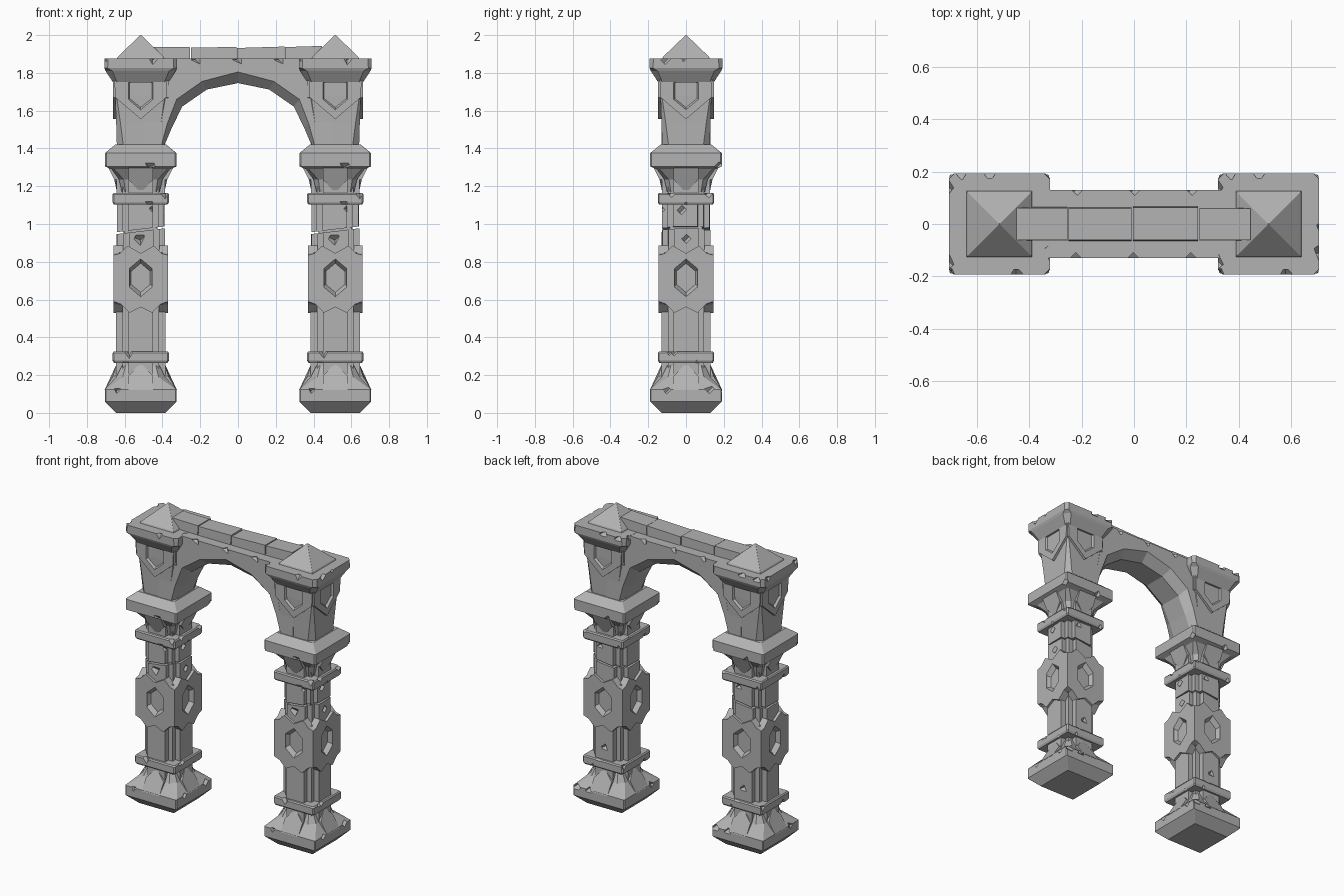
import bpy, bmesh, random
from math import pi
from mathutils import Matrix, Vector

random.seed(4)
if "Cube" in bpy.data.objects:
    bpy.data.objects.remove(bpy.data.objects["Cube"])

stone = bpy.data.materials.new("grey stone")
stone.use_nodes = True
GREY = (0.45, 0.45, 0.45, 1)
stone.diffuse_color = GREY
stone.node_tree.nodes["Principled BSDF"].inputs["Base Color"].default_value = GREY
PILLAR_X = 0.515


def add(name, bm):
    bmesh.ops.recalc_face_normals(bm, faces=bm.faces)
    mesh = bpy.data.meshes.new(name)
    bm.to_mesh(mesh)
    bm.free()
    obj = bpy.data.objects.new(name, mesh)
    bpy.context.collection.objects.link(obj)
    return obj


def loft(name, rings):
    """Skin a closed solid through rings with equal point counts."""
    bm = bmesh.new()
    loops = [[bm.verts.new(p) for p in ring] for ring in rings]
    n = len(loops[0])
    for a, b in zip(loops, loops[1:]):
        for i in range(n):
            j = (i + 1) % n
            bm.faces.new((a[i], a[j], b[j], b[i]))
    bm.faces.new(loops[0])
    bm.faces.new(loops[-1])
    return add(name, bm)


def octagon(z, w, a):
    """Square of half width w whose flat sides have half length a."""
    return [(x, y, z) for x, y in ((w, -a), (w, a), (a, w), (-a, w),
                                   (-w, a), (-w, -a), (-a, -w), (a, -w))]


def cross(z, w=0.13, a=0.065, c=0.096):
    """Square shaft section with a raised strip on each side."""
    quarter = [(w, -a), (w, a), (c, a), (c, c), (a, c)]
    ring = []
    for _ in range(4):
        ring += [(x, y, z) for x, y in quarter]
        quarter = [(-y, x) for x, y in quarter]
    return ring


def carve(obj, cutter):
    mod = obj.modifiers.new("carve", "BOOLEAN")
    mod.operation, mod.solver, mod.object = "DIFFERENCE", "EXACT", cutter
    bpy.context.view_layer.update()
    graph = bpy.context.evaluated_depsgraph_get()
    mesh = bpy.data.meshes.new_from_object(obj.evaluated_get(graph))
    obj.modifiers.clear()
    obj.data = mesh
    bpy.data.objects.remove(cutter)


def chip(obj, w, z, count, size=0.026):
    """Knock small pieces off the edges of a square slab."""
    for i in range(count):
        along = random.uniform(-w, w)
        p = Vector((w + 0.008, along, z + random.uniform(-0.004, 0.004)))
        p.rotate(Matrix.Rotation(i * pi / 2, 3, "Z"))
        bm = bmesh.new()
        bmesh.ops.create_cube(bm, size=size * random.uniform(1, 1.6))
        turn = Matrix.Rotation(pi / 4, 4, "X") @ Matrix.Rotation(random.uniform(0.5, 1), 4, "Y")
        bmesh.ops.transform(bm, matrix=Matrix.Translation(p) @ turn, verts=bm.verts)
        carve(obj, add("chip_cutter", bm))


def four_sides(obj):
    """Repeat a front piece on all four sides of the pillar."""
    bm = bmesh.new()
    for i in range(4):
        obj.data.transform(Matrix.Rotation(pi / 2, 4, "Z"))
        bm.from_mesh(obj.data)
    name = obj.name
    bpy.data.objects.remove(obj)
    return add(name, bm)


def both_pillars(obj):
    name = obj.name
    twin = obj.copy()
    bpy.context.collection.objects.link(twin)
    obj.name, obj.location.x = "left_" + name, PILLAR_X
    twin.name, twin.location.x = "right_" + name, -PILLAR_X


def diamond_panel(name, outline, z, back, front):
    """Raised panel with a sunken six-sided diamond."""
    panel = loft(name, [[(x, -d, h) for x, h in outline] for d in (back, front)])

    def hexagon(d, s):
        pts = [(0, 0.1), (0.065, 0.045), (0.065, -0.045),
               (0, -0.1), (-0.065, -0.045), (-0.065, 0.045)]
        return [(x * s, -d, z + h * s) for x, h in pts]
    carve(panel, loft("diamond_cutter", [hexagon(front + 0.01, 1.08), hexagon(front - 0.042, 0.68)]))
    both_pillars(four_sides(panel))


def mirrored(half):
    """Close an x-symmetric outline from its right half."""
    return half + [(-x, z) for x, z in reversed(half) if x > 0]


# Foot with bevelled slab and pointed wedges
foot = loft("foot", [octagon(0, 0.13, 0.128), octagon(0.06, 0.19, 0.185),
                     octagon(0.125, 0.19, 0.185), octagon(0.19, 0.13, 0.095),
                     octagon(0.25, 0.1, 0.08)])
chip(foot, 0.19, 0.125, 6)
both_pillars(foot)


def wedge(name, levels):
    """Pointed wedge: wide part at the slab, tip on the shaft."""
    (z0, d0), (z1, d1), (z2, d2) = levels
    out = [(-0.065, -d0, z0), (0.065, -d0, z0), (0.065, -d1, z1), (0, -d2, z2), (-0.065, -d1, z1)]
    back = [(x, -0.08, z) for x, y, z in out]
    both_pillars(four_sides(loft(name, [out, back])))


wedge("foot_wedge", [(0.12, 0.192), (0.195, 0.146), (0.265, 0.125)])
wedge("capital_wedge", [(1.3, 0.172), (1.235, 0.14), (1.165, 0.125)])

# Shaft stones, slightly turned and tilted against each other
for i, (low, high, turn, w) in enumerate([(0.18, 0.58, 0, 0.13), (0.82, 0.962, 0.03, 0.127),
                                          (0.972, 1.12, -0.025, 0.125), (1.1, 1.3, 0, 0.128)]):
    shaft = loft("shaft_stone_%d" % (i + 1), [cross(low, w), cross(high, w)])
    tilt = Matrix.Rotation(turn, 4, "Z") @ Matrix.Shear("XY", 4, (0, 0))
    shaft.data.transform(tilt)
    for v in shaft.data.vertices:
        if i in (1, 2) and 0.95 < v.co.z < 0.98:
            v.co.z += v.co.x * 0.12
    chip(shaft, w, (low + high) / 2 + 0.03, 4)
    both_pillars(shaft)
both_pillars(loft("shaft_core", [octagon(0.1, 0.09, 0.085), octagon(1.4, 0.09, 0.085)]))

# Thin bands around the shaft
for name, low, high in (("lower_band", 0.265, 0.325), ("upper_band", 1.103, 1.165)):
    band = loft(name, [octagon(low, 0.142, 0.135), octagon(low + 0.012, 0.149, 0.142),
                       octagon(high - 0.008, 0.149, 0.142), octagon(high, 0.143, 0.137)])
    chip(band, 0.149, high, 5)
    chip(band, 0.149, low, 4)
    both_pillars(band)

# Carved middle block
both_pillars(loft("middle_block_core", [octagon(0.575, 0.115, 0.11), octagon(0.85, 0.115, 0.11)]))
diamond_panel("middle_panel", mirrored([(0, 0.56), (0.06, 0.53), (0.105, 0.575), (0.145, 0.59),
                                        (0.145, 0.835), (0.11, 0.845), (0.07, 0.885), (0, 0.845)]),
              0.715, 0.06, 0.145)

# Wide capital between shaft and upper column
capital = loft("capital", [octagon(1.17, 0.1, 0.08), octagon(1.235, 0.115, 0.09),
                           octagon(1.29, 0.155, 0.14), octagon(1.305, 0.19, 0.182),
                           octagon(1.375, 0.19, 0.182), octagon(1.42, 0.135, 0.13)])
chip(capital, 0.19, 1.305, 4)
both_pillars(capital)

# Upper column widening to its carved head
column = loft("upper_column", [octagon(1.4, 0.126, 0.09), octagon(1.54, 0.13, 0.108),
                               octagon(1.68, 0.135, 0.128), octagon(1.8, 0.135, 0.128)])
both_pillars(column)
diamond_panel("head_panel", mirrored([(0, 1.555), (0.135, 1.67), (0.142, 1.82)]), 1.705, 0.06, 0.148)

# Cornice and pyramid cap
cornice = loft("cornice", [octagon(1.75, 0.147, 0.125), octagon(1.81, 0.186, 0.15),
                           octagon(1.825, 0.193, 0.175), octagon(1.876, 0.193, 0.172)])
chip(cornice, 0.193, 1.876, 8)
both_pillars(cornice)
both_pillars(loft("pyramid_cap", [octagon(1.87, 0.128, 0.127), octagon(1.885, 0.122, 0.121),
                                  octagon(2.0, 0.002, 0.001)]))

# Arch with chamfered underside
TOP = 1.875


def arch_ring(y, curve):
    half = curve + [(0.5, 1.42), (0.5, TOP), (0.2, TOP)]
    return [(x, y, z) for x, z in mirrored(half)]


outer = [(0, 1.805), (0.19, 1.755), (0.325, 1.66), (0.375, 1.53), (0.405, 1.42)]
inner = [(0, 1.746), (0.165, 1.712), (0.295, 1.622), (0.35, 1.51), (0.388, 1.42)]
arch = loft("arch", [arch_ring(-0.13, outer), arch_ring(-0.075, inner),
                     arch_ring(0.075, inner), arch_ring(0.13, outer)])
for x in (-0.22, 0, 0.22):
    for side in (-1, 1):
        bm = bmesh.new()
        bmesh.ops.create_cube(bm, size=0.04)
        spin = Matrix.Rotation(pi / 4, 4, "Z") @ Matrix.Rotation(0.6, 4, "X")
        bmesh.ops.transform(bm, matrix=Matrix.Translation((x, side * 0.14, TOP)) @ spin, verts=bm.verts)
        carve(arch, add("chip_cutter", bm))

# Row of ridge stones on top of the arch
joints = [-0.45, -0.25, -0.004, 0.25, 0.45]
for i, (x0, x1) in enumerate(zip(joints, joints[1:])):
    h0, h1 = (random.uniform(1.93, 1.945) for _ in range(2))
    y0, y1 = -random.uniform(0.058, 0.066), random.uniform(0.062, 0.072)
    loft("ridge_stone_%d" % (i + 1),
         [[(x, y0, 1.86), (x, y1, 1.86), (x, y1 - 0.004, h), (x, y0 + 0.004, h)]
          for x, h in ((x0, h0), (x1 - 0.005, h1))])

for obj in bpy.context.collection.objects:
    if obj.type == "MESH":
        obj.data.materials.clear()
        obj.data.materials.append(stone)
